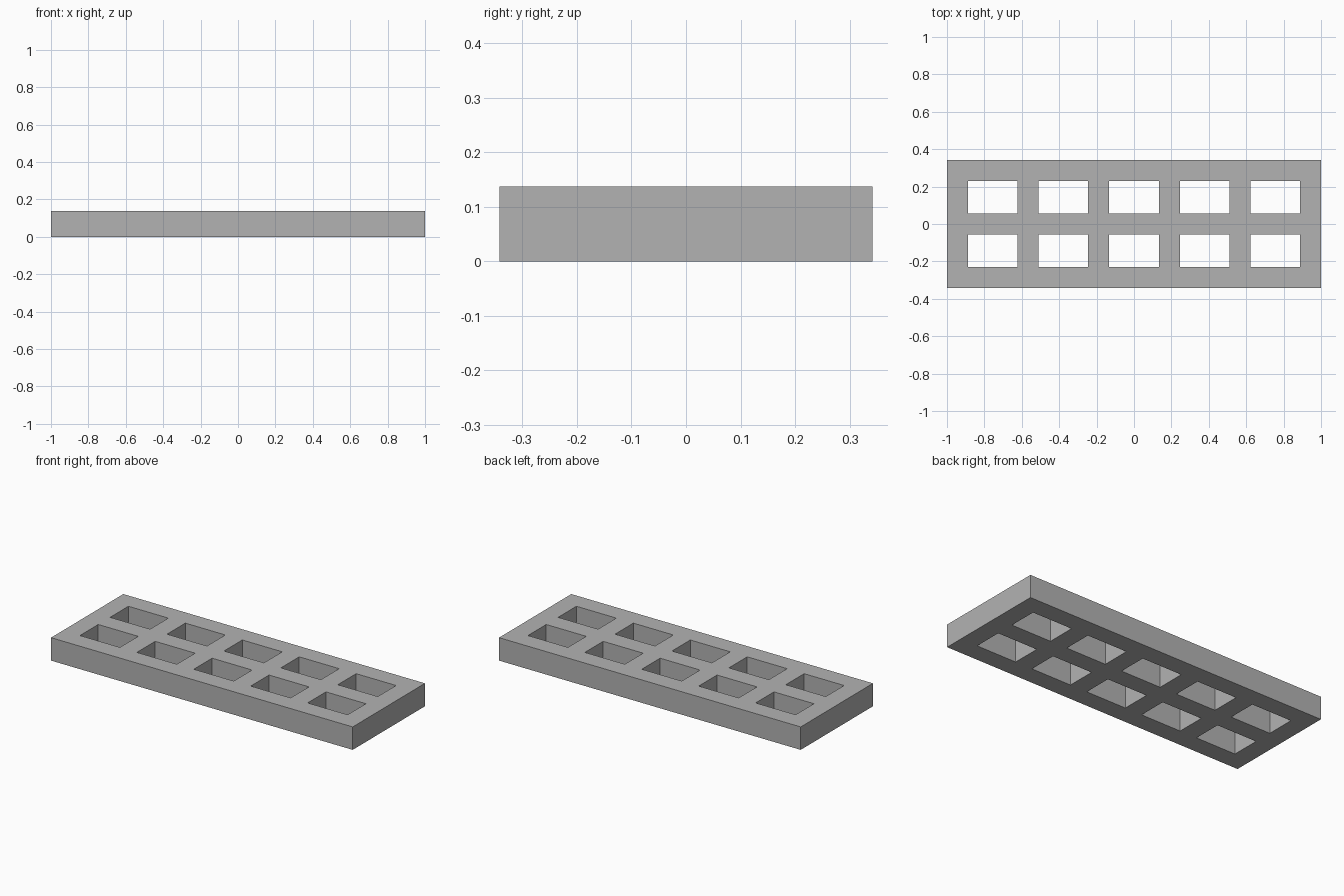
import bpy
import bmesh

cube = bpy.data.objects.get("Cube")
if cube:
    bpy.data.objects.remove(cube, do_unlink=True)

LENGTH, DEPTH, HEIGHT = 2.0, 0.684, 0.1375
RIB = 0.1125
COLUMNS, ROWS = 5, 2


def material(name, color):
    mat = bpy.data.materials.new(name)
    mat.use_nodes = True
    mat.diffuse_color = color
    mat.node_tree.nodes["Principled BSDF"].inputs["Base Color"].default_value = color
    return mat


def grid_lines(size, openings):
    """Edges of alternating ribs and openings, centred on zero."""
    opening = (size - RIB * (openings + 1)) / openings
    lines = [-size / 2]
    for i in range(2 * openings + 1):
        lines.append(lines[-1] + (opening if i % 2 else RIB))
    return lines


# Flat lattice: every cell is filled except the openings
xs = grid_lines(LENGTH, COLUMNS)
ys = grid_lines(DEPTH, ROWS)
bm = bmesh.new()
verts = [[bm.verts.new((x, y, 0)) for y in ys] for x in xs]
for i in range(len(xs) - 1):
    for j in range(len(ys) - 1):
        if i % 2 and j % 2:
            continue
        bm.faces.new((verts[i][j], verts[i + 1][j],
                      verts[i + 1][j + 1], verts[i][j + 1]))

# Raise the lattice into a solid slab with through openings
base = bm.faces[:]
raised = bmesh.ops.extrude_face_region(bm, geom=base, use_keep_orig=True)
top = [v for v in raised["geom"] if isinstance(v, bmesh.types.BMVert)]
bmesh.ops.translate(bm, verts=top, vec=(0, 0, HEIGHT))
bmesh.ops.recalc_face_normals(bm, faces=bm.faces[:])

mesh = bpy.data.meshes.new("perforated_slab")
bm.to_mesh(mesh)
bm.free()
mesh.materials.append(material("grey", (0.45, 0.45, 0.45, 1)))
slab = bpy.data.objects.new("perforated_slab", mesh)
bpy.context.collection.objects.link(slab)
